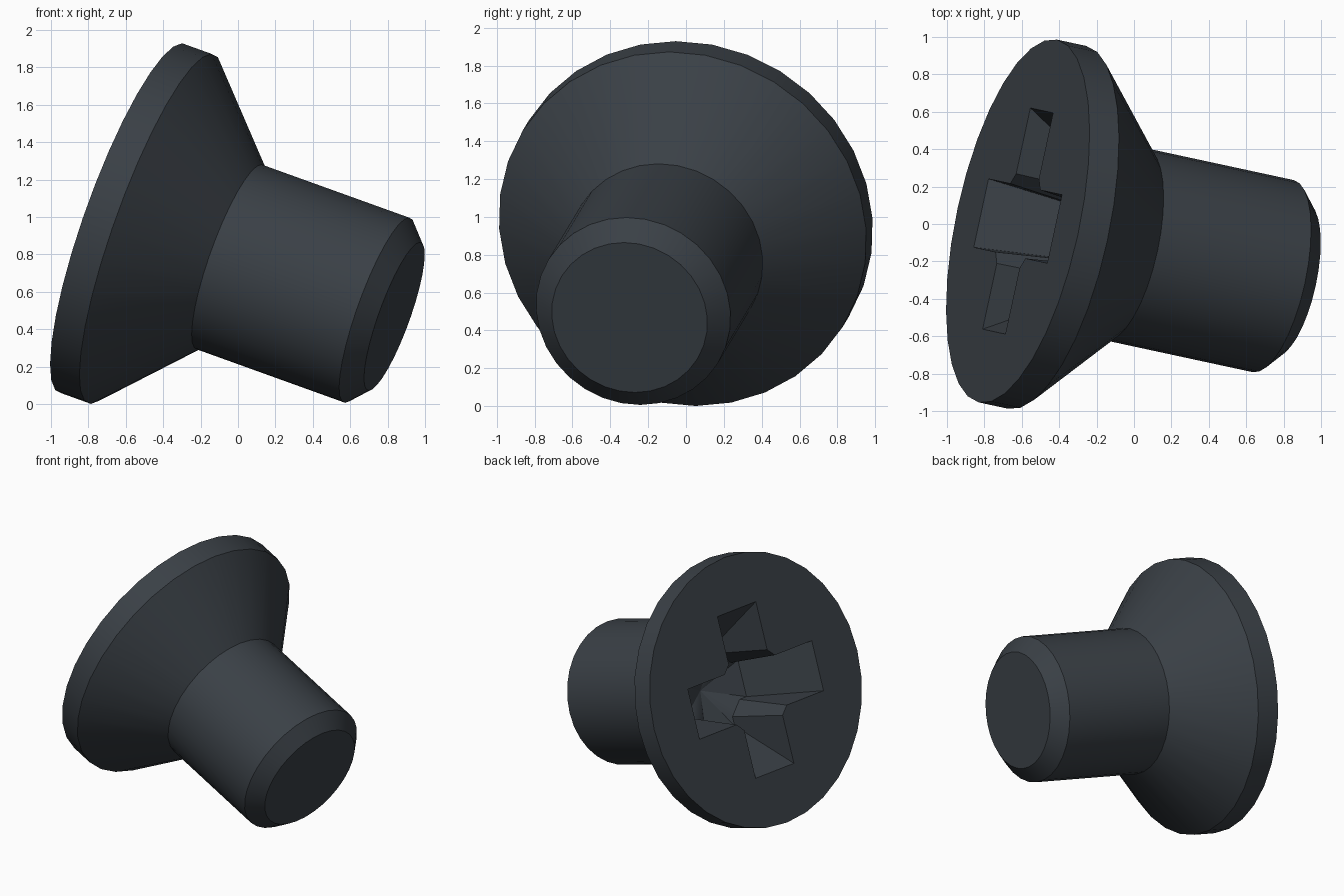
import bpy, bmesh, math
from mathutils import Vector, Matrix

if "Cube" in bpy.data.objects:
    bpy.data.objects.remove(bpy.data.objects["Cube"])

SIDES = 32


def loft(name, rings, close_point=None):
    """Skin a list of equal-length point rings, capping both ends."""
    bm = bmesh.new()
    loops = [[bm.verts.new(p) for p in ring] for ring in rings]
    n = len(loops[0])
    for a, b in zip(loops, loops[1:]):
        for i in range(n):
            j = (i + 1) % n
            bm.faces.new((a[i], a[j], b[j], b[i]))
    bm.faces.new(loops[0])
    if close_point is None:
        bm.faces.new(loops[-1])
    else:
        tip = bm.verts.new(close_point)
        for i in range(n):
            bm.faces.new((loops[-1][i], loops[-1][(i + 1) % n], tip))
    bmesh.ops.recalc_face_normals(bm, faces=bm.faces)
    mesh = bpy.data.meshes.new(name)
    bm.to_mesh(mesh)
    bm.free()
    obj = bpy.data.objects.new(name, mesh)
    bpy.context.collection.objects.link(obj)
    return obj


def circle(r, z):
    return [(r * math.cos(2 * math.pi * i / SIDES),
             r * math.sin(2 * math.pi * i / SIDES), z) for i in range(SIDES)]


def cross(length, half, corner, z):
    """Cross outline with bevelled inner corners."""
    arm = [(length, -half), (length, half), (half + corner, half), (half, half + corner)]
    pts = []
    for k in range(4):
        rot = Matrix.Rotation(k * math.pi / 2, 3, 'Z')
        pts += [rot @ Vector((x, y, z)) for x, y in arm]
    return pts


# Screw body: rim, countersunk cone, shank and chamfered tip
profile = [(0.992, 0), (0.992, 0.17), (0.525, 0.625), (0.525, 1.48), (0.42, 1.58)]
screw = loft("countersunk_screw", [circle(r, z) for r, z in profile])

# Tapered cross recess ending in a shallow point
cutter = loft("recess_cutter",
              [cross(0.629, 0.191, 0.055, -0.04), cross(0.305, 0.137, 0.10, 0.5)],
              (0, 0, 0.62))
cutter.hide_render = True
mod = screw.modifiers.new("recess", 'BOOLEAN')
mod.operation = 'DIFFERENCE'
mod.solver = 'EXACT'
mod.object = cutter
bpy.context.view_layer.objects.active = screw
screw.select_set(True)
cutter.select_set(False)
bpy.ops.object.modifier_apply(modifier=mod.name)
bpy.data.objects.remove(cutter)

# Tilt the screw axis and lift it to the ground
axis = Vector((0.922, -0.199, -0.332)).normalized()
across = Vector((-axis.y, axis.x, 0)).normalized()
up = axis.cross(across)
frame = Matrix((across, up, axis)).transposed().to_4x4()
screw.data.transform(Matrix.Translation((-0.621, 0.016, 0.993)) @ frame)

# Dark steel
steel = bpy.data.materials.new("dark_steel")
steel.diffuse_color = (0.042, 0.051, 0.061, 1)
steel.use_nodes = True
steel.node_tree.nodes["Principled BSDF"].inputs["Base Color"].default_value = steel.diffuse_color
screw.data.materials.clear()
screw.data.materials.append(steel)
bpy.ops.object.shade_smooth_by_angle(angle=math.radians(30))
